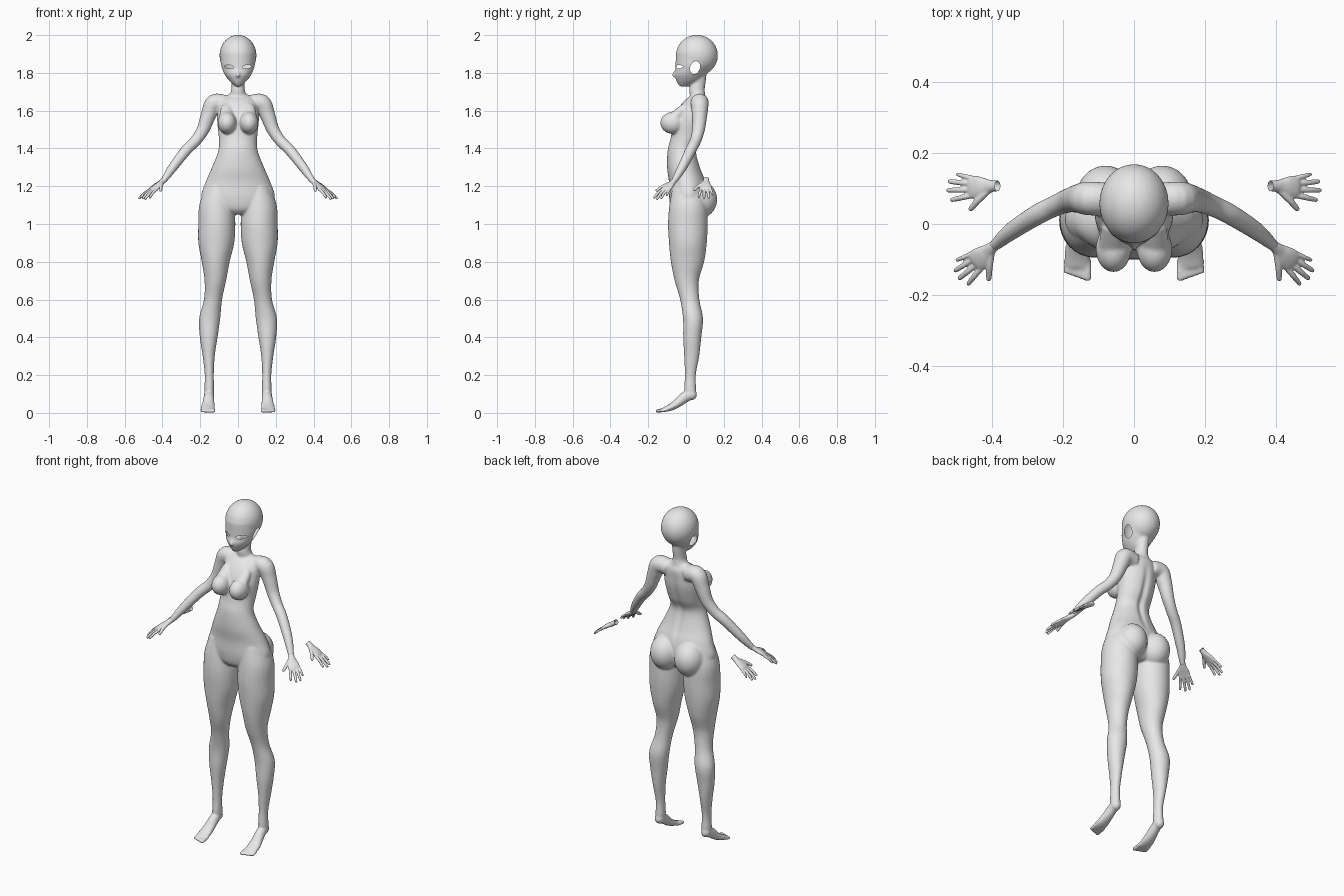
import bpy, bmesh, math
from mathutils import Vector, Matrix

cube = bpy.data.objects.get("Cube")
if cube:
    bpy.data.objects.remove(cube, do_unlink=True)

GREY = (0.8, 0.8, 0.8, 1)
mat = bpy.data.materials.new("plain_grey")
mat.use_nodes = True
mat.diffuse_color = GREY
bsdf = mat.node_tree.nodes["Principled BSDF"]
bsdf.inputs["Base Color"].default_value = GREY


def spline(rows, steps=5):
    """Catmull-Rom interpolation through rows of numbers."""
    out = []
    for i in range(len(rows) - 1):
        a, b, c, d = (rows[max(i - 1, 0)], rows[i], rows[i + 1], rows[min(i + 2, len(rows) - 1)])
        for k in range(steps):
            t = k / steps
            out.append([q + 0.5 * t * (r - p + t * (2 * p - 5 * q + 4 * r - s + t * (3 * (q - r) + s - p)))
                        for p, q, r, s in zip(a, b, c, d)])
    return out + [list(rows[-1])]


def loft(bm, rows, upright=False, side=1, n=24):
    """Skin ellipses given as (x, y, z, radius across, radius deep)."""
    rows = spline(rows)
    pts = [Vector(r[:3]) for r in rows]
    rings = []
    for i, r in enumerate(rows):
        u, v = Vector((1, 0, 0)), Vector((0, 1, 0))
        if not upright:
            t = (pts[min(i + 1, len(pts) - 1)] - pts[max(i - 1, 0)]).normalized()
            u = t.cross(Vector((0, 0, 1))).normalized()
            v = u.cross(t)
        ring = []
        for k in range(n):
            a = math.tau * k / n
            p = pts[i] + u * (r[3] * math.cos(a)) + v * (r[4] * math.sin(a))
            ring.append(bm.verts.new((p.x * side, p.y, p.z)))
        rings.append(ring)
    for a, b in zip(rings, rings[1:]):
        for k in range(n):
            j = (k + 1) % n
            bm.faces.new((a[k], a[j], b[j], b[k]))
    bm.faces.new(rings[0])
    bm.faces.new(rings[-1])


def ball(bm, center, radii):
    m = Matrix.Translation(center) @ Matrix.Diagonal((*radii, 1))
    bmesh.ops.create_uvsphere(bm, u_segments=32, v_segments=20, radius=1, matrix=m)


def fuse(bm, voxel, smoothing):
    """Merge overlapping volumes into one smooth skin and return its mesh."""
    bmesh.ops.recalc_face_normals(bm, faces=bm.faces[:])
    raw = bpy.data.meshes.new("raw")
    bm.to_mesh(raw)
    bm.free()
    ob = bpy.data.objects.new("raw", raw)
    bpy.context.collection.objects.link(ob)
    rm = ob.modifiers.new("skin", 'REMESH')
    rm.mode, rm.voxel_size = 'VOXEL', voxel
    sm = ob.modifiers.new("soften", 'SMOOTH')
    sm.factor, sm.iterations = 0.5, smoothing
    dg = bpy.context.evaluated_depsgraph_get()
    mesh = bpy.data.meshes.new_from_object(ob.evaluated_get(dg))
    bpy.data.objects.remove(ob, do_unlink=True)
    return mesh


def place(name, mesh):
    mesh.name = name
    mesh.materials.clear()
    mesh.materials.append(mat)
    mesh.shade_smooth()
    bpy.context.collection.objects.link(bpy.data.objects.new(name, mesh))


body = bmesh.new()

# Torso: z, y centre, half width, half depth
torso = [(1.685, .065, .055, .03), (1.65, .05, .095, .062), (1.60, .033, .108, .08),
         (1.54, .02, .11, .088), (1.46, .003, .102, .083), (1.39, -.02, .104, .077),
         (1.30, -.012, .138, .088), (1.22, .008, .172, .098), (1.14, .013, .195, .102),
         (1.08, .012, .15, .09), (1.05, .01, .06, .06)]
loft(body, [(0, y, z, a, b) for z, y, a, b in torso], upright=True, n=40)

# Neck
neck = [(1.63, .07, .06, .04), (1.68, .062, .046, .041), (1.71, .058, .036, .041),
        (1.75, .065, .034, .039), (1.80, .07, .036, .04)]
loft(body, [(0, y, z, a, b) for z, y, a, b in neck], upright=True)

# Head: skull, tapering face, nose
ball(body, (0, .058, 1.893), (.098, .111, .108))
face = [(1.91, .05, .094, .104), (1.85, .045, .092, .1), (1.82, .034, .084, .09),
        (1.79, .02, .07, .081), (1.76, .013, .048, .065), (1.74, .0, .027, .042),
        (1.728, -.012, .012, .02)]
loft(body, [(0, y, z, a, b) for z, y, a, b in face], upright=True, n=40)
loft(body, [(0, -.045, 1.825, .006, .008), (0, -.06, 1.795, .009, .012),
            (0, -.064, 1.785, .009, .012), (0, -.056, 1.775, .005, .006)], upright=True)

arm = [(.06, .07, 1.635, .045), (.125, .072, 1.64, .048), (.155, .072, 1.58, .041),
       (.185, .066, 1.5, .034), (.225, .05, 1.44, .03), (.275, .025, 1.39, .029),
       (.345, -.02, 1.3, .025), (.39, -.058, 1.235, .017), (.4, -.065, 1.226, .015)]
leg = [(.10, .01, 1.2, .07, .08), (.112, .012, 1.1, .093, .1), (.112, .01, 1.0, .098, .105),
       (.115, .01, .9, .095, .1), (.118, .008, .8, .074, .088), (.12, .004, .7, .057, .064),
       (.132, .02, .6, .048, .051), (.15, .037, .5, .056, .053), (.155, .033, .4, .047, .048),
       (.155, .03, .3, .032, .04), (.152, .023, .2, .024, .029), (.152, .022, .12, .026, .032),
       (.153, .026, .08, .022, .024)]
foot = [(.153, .035, .105, .025, .026), (.154, -.01, .08, .028, .029),
        (.157, -.05, .048, .033, .023), (.159, -.085, .028, .038, .018),
        (.16, -.12, .016, .036, .012)]
for s in (1, -1):
    loft(body, [p + (p[3],) for p in arm], side=s)
    loft(body, leg, upright=True, side=s, n=32)
    loft(body, foot, side=s)
    ball(body, (s * .153, .028, .097), (.027, .03, .03))      # heel
    ball(body, (s * .08, .07, 1.13), (.085, .095, .1))        # hip muscle
    ball(body, (s * .058, -.07, 1.535), (.05, .066, .058))    # chest
    loft(body, [(.06, .0, 1.62, .03, .025), (.06, -.06, 1.565, .04, .03),
                (.06, -.08, 1.54, .04, .03)], side=s)
    for i in range(5):                                        # toes
        x, tip, r = .13 + .015 * i, -.161 + .005 * i, .0105 - .0005 * i
        loft(body, [(x, -.1, .018, r, r), (x, tip + .02, .012, r, r),
                    (x, tip + .004, .01, r, r), (x, tip, .01, r / 2, r / 2)], side=s, n=12)

skin = fuse(body, .0055, 8)
bm = bmesh.new()
bm.from_mesh(skin)

# Spine groove
for v in bm.verts:
    if 1.2 < v.co.z < 1.64 and v.co.y > .02:
        fade = math.sin(math.pi * (v.co.z - 1.2) / .44)
        v.co.y -= .012 * fade * math.exp(-(v.co.x / .018) ** 2)


def opening(bm, axis, center, radii, tilt, test):
    """Remove an oval of faces and round its rim in the plane of axis and z."""
    def local(co):
        a, b = co[axis] - center[0], co.z - center[1]
        c, s = math.cos(tilt), math.sin(tilt)
        return (a * c + b * s) / radii[0], (b * c - a * s) / radii[1]
    gone = [f for f in bm.faces if test(f.calc_center_median())
            and math.hypot(*local(f.calc_center_median())) < 1]
    rim = {v for f in gone for v in f.verts}
    bmesh.ops.delete(bm, geom=gone, context='FACES')
    for v in rim:
        if v.is_valid and v.is_boundary:
            p, q = local(v.co)
            d = max(math.hypot(p, q), .3)
            p, q = p / d * radii[0], q / d * radii[1]
            v.co[axis] = center[0] + p * math.cos(tilt) - q * math.sin(tilt)
            v.co.z = center[1] + p * math.sin(tilt) + q * math.cos(tilt)


# Eye and ear openings
for s in (1, -1):
    opening(bm, 0, (s * .047, 1.832), (.025, .0095), s * .1,
            lambda c: c.y < .02 and c.x * s > 0)
    opening(bm, 1, (.048, 1.828), (.026, .035), -.35, lambda c: c.x * s > .04)
bm.to_mesh(skin)
bm.free()
place("body", skin)

# Hand along +x with the thumb towards -y
hand = bmesh.new()
loft(hand, [(-.012, 0, 0, .015, .014), (.012, 0, 0, .016, .014), (.035, -.002, 0, .023, .013),
            (.06, -.003, .002, .031, .012), (.085, -.003, .002, .032, .01),
            (.094, -.003, 0, .027, .007)])
fingers = [((.08, .022), (.14, .034), .0065), ((.085, .007), (.168, .013), .0075),
           ((.085, -.01), (.173, -.012), .0078), ((.08, -.026), (.16, -.04), .0075),
           ((.025, -.01), (.095, -.068), .009)]
for (x0, y0), (x1, y1), r in fingers:
    def at(t, z, w):
        return (x0 + (x1 - x0) * t, y0 + (y1 - y0) * t, z, r * w, r * w)
    loft(hand, [at(0, 0, 1.1), at(.5, .002, 1.05), at(.92, -.003, .85), at(1, -.004, .45)], n=12)
hand_mesh = fuse(hand, .003, 4)

# Open wrist
bm = bmesh.new()
bm.from_mesh(hand_mesh)
bmesh.ops.bisect_plane(bm, geom=bm.verts[:] + bm.edges[:] + bm.faces[:],
                       plane_co=(-.004, 0, 0), plane_no=(-1, 0, 0), clear_outer=True)
bm.to_mesh(hand_mesh)
bm.free()

# Attached pair and loose pair
for name, loc, yaw in (("hand", (.392, -.06, 1.232), -38), ("loose_hand", (.388, .107, 1.235), 0)):
    m = (Matrix.Translation(loc) @ Matrix.Rotation(math.radians(yaw), 4, 'Z')
         @ Matrix.Rotation(math.radians(35), 4, 'Y'))
    left = hand_mesh.copy()
    left.transform(m)
    right = left.copy()
    right.transform(Matrix.Scale(-1, 4, (1, 0, 0)))
    right.flip_normals()
    place("left_" + name, left)
    place("right_" + name, right)
